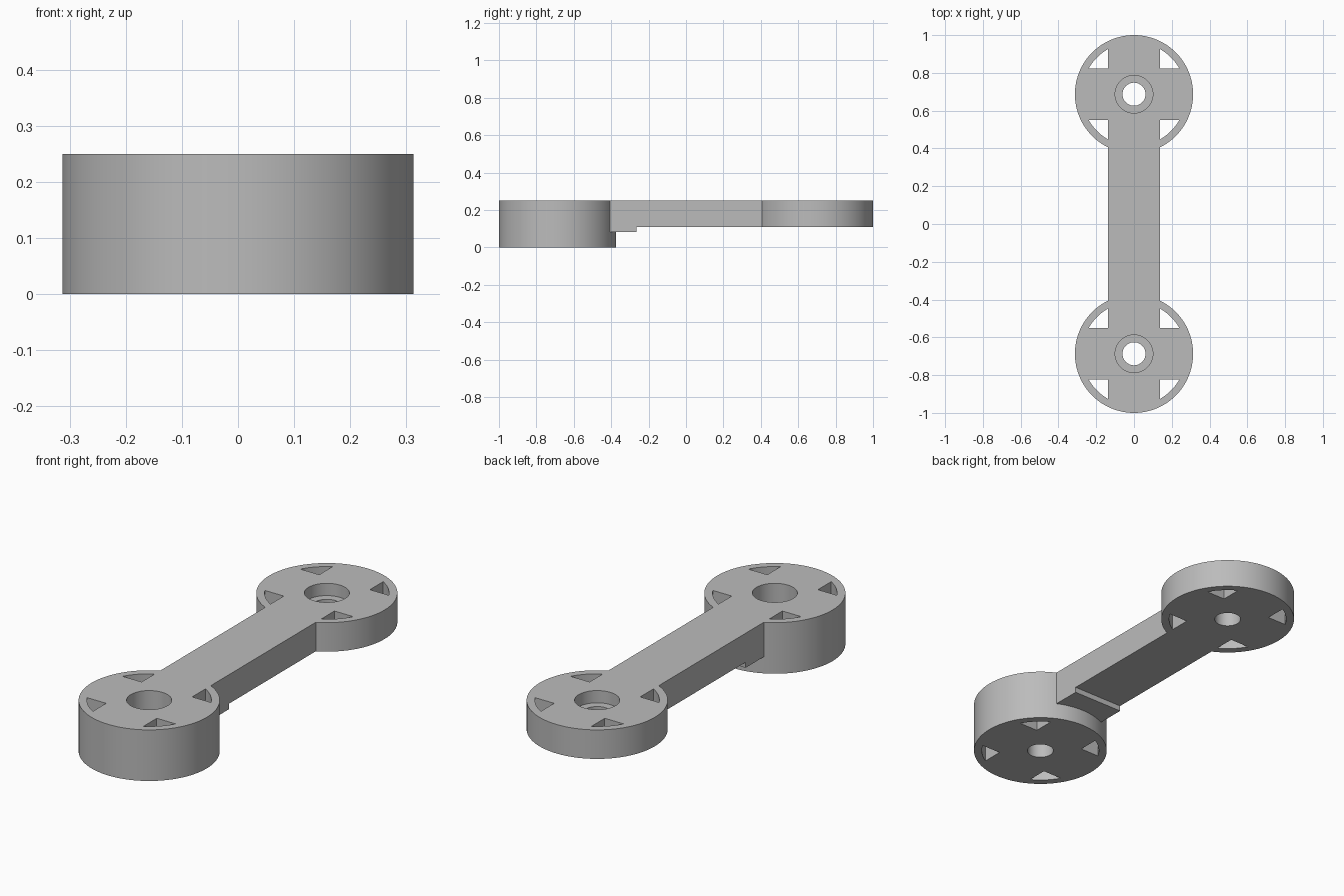
import bpy, math

if "Cube" in bpy.data.objects:
    bpy.data.objects.remove(bpy.data.objects["Cube"])

TOP, BEAM_Z, STEP_Z = 0.25, 0.108, 0.081
RADIUS, CENTRE, HALF = 0.313, 0.687, 0.137
POCKET_R = 0.276

gray = bpy.data.materials.new("light gray")
gray.use_nodes = True
gray.diffuse_color = (0.5, 0.5, 0.5, 1)
gray.node_tree.nodes["Principled BSDF"].inputs["Base Color"].default_value = (0.5, 0.5, 0.5, 1)


def prism(name, outline, z0, z1):
    """Extrude a counter-clockwise outline from z0 to z1."""
    n = len(outline)
    verts = [(x, y, z) for z in (z0, z1) for x, y in outline]
    faces = [tuple(reversed(range(n))), tuple(range(n, 2 * n))]
    faces += [(i, (i + 1) % n, n + (i + 1) % n, n + i) for i in range(n)]
    mesh = bpy.data.meshes.new(name)
    mesh.from_pydata(verts, [], faces)
    mesh.materials.append(gray)
    obj = bpy.data.objects.new(name, mesh)
    bpy.context.collection.objects.link(obj)
    return obj


def arc(r, y, a0, a1, n):
    return [(r * math.cos(a0 + (a1 - a0) * i / n), y + r * math.sin(a0 + (a1 - a0) * i / n))
            for i in range(n)]


def disc(name, r, y, z0, z1, n=96):
    return prism(name, arc(r, y, 0, math.tau, n), z0, z1)


def box(name, y0, y1, z0, z1):
    return prism(name, [(-HALF, y0), (HALF, y0), (HALF, y1), (-HALF, y1)], z0, z1)


def combine(target, other, operation):
    mod = target.modifiers.new("combine", 'BOOLEAN')
    mod.operation, mod.solver, mod.object = operation, 'EXACT', other
    bpy.context.view_layer.objects.active = target
    bpy.ops.object.modifier_apply(modifier=mod.name)
    bpy.data.objects.remove(other)


# Beam with a stepped underside and a disc at each end
arm = box("link_arm", -0.42, 0.42, BEAM_Z, TOP)
combine(arm, box("step", -0.42, -0.265, STEP_Z, 0.2), 'UNION')
for y, base in ((-CENTRE, 0.0), (CENTRE, BEAM_Z)):
    combine(arm, disc("end_disc", RADIUS, y, base, TOP), 'UNION')

# Bolt holes, counterbores and the four corner pockets of each disc
a = math.asin(HALF / POCKET_R)
for y in (-CENTRE, CENTRE):
    combine(arm, disc("bolt_hole", 0.061, y, -0.1, 0.4, 64), 'DIFFERENCE')
    combine(arm, disc("counterbore", 0.1, y, 0.19 if y > 0 else 0.08, 0.4, 64), 'DIFFERENCE')
    quarter = arc(POCKET_R, 0, a, math.pi / 2 - a, 10)
    quarter += [(HALF, POCKET_R * math.cos(a)), (HALF, HALF)]
    for sx in (-1, 1):
        for sy in (-1, 1):
            shape = [(sx * px, y + sy * py) for px, py in quarter]
            if sx * sy < 0:
                shape.reverse()
            combine(arm, prism("pocket", shape, -0.1, 0.4), 'DIFFERENCE')

# Smooth curved walls, crisp edges
bpy.ops.object.select_all(action='DESELECT')
arm.select_set(True)
bpy.context.view_layer.objects.active = arm
bpy.ops.object.shade_smooth_by_angle(angle=math.radians(30))
